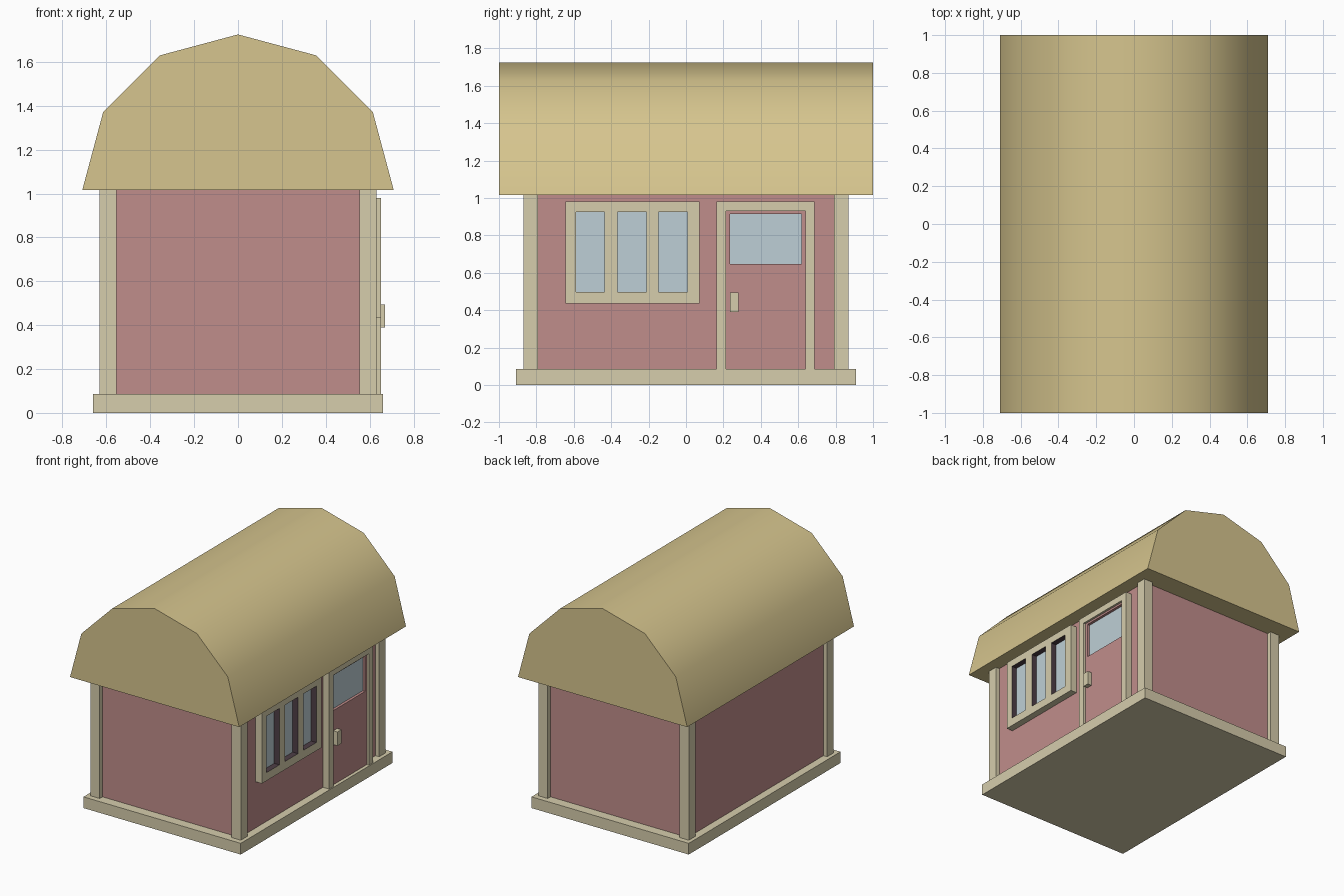
import bpy, bmesh, math
from mathutils import Matrix, Vector

if "Cube" in bpy.data.objects:
    bpy.data.objects.remove(bpy.data.objects["Cube"])


def material(name, r, g, b):
    lin = [((c / 255 + 0.055) / 1.055) ** 2.4 for c in (r, g, b)]
    m = bpy.data.materials.new(name)
    m.diffuse_color = (*lin, 1)
    m.use_nodes = True
    m.node_tree.nodes["Principled BSDF"].inputs["Base Color"].default_value = m.diffuse_color
    return m


RED = material("dusty red", 192, 141, 139)
STRAW = material("straw", 214, 197, 142)
BEIGE = material("beige trim", 214, 205, 172)
GLASS = material("pale glass", 190, 207, 214)
DARK = material("dark reveal", 78, 62, 70)


def finish(name, bm, *mats):
    me = bpy.data.meshes.new(name)
    bm.to_mesh(me)
    bm.free()
    for m in mats:
        me.materials.append(m)
    ob = bpy.data.objects.new(name, me)
    bpy.context.collection.objects.link(ob)
    return ob


def add_box(bm, x0, x1, y0, y1, z0, z1):
    centre = Vector((x0 + x1, y0 + y1, z0 + z1)) / 2
    size = Matrix.Diagonal((x1 - x0, y1 - y0, z1 - z0, 1))
    bmesh.ops.create_cube(bm, size=1, matrix=Matrix.Translation(centre) @ size)


def box(name, mat, *bounds):
    bm = bmesh.new()
    add_box(bm, *bounds)
    return finish(name, bm, mat)


# Base slab and walls
box("base", BEIGE, -0.66, 0.66, -0.91, 0.91, 0, 0.085)
box("walls", RED, -0.6, 0.6, -0.835, 0.835, 0.085, 1.015)

# Corner posts
for sx, side in ((-1, "left"), (1, "right")):
    for sy, end in ((-1, "front"), (1, "back")):
        xs = sorted((sx * 0.553, sx * 0.632))
        ys = sorted((sy * 0.79, sy * 0.868))
        box(f"{end}_{side}_post", BEIGE, *xs, *ys, 0.085, 1.015)

# Barrel roof: half of a twelve-sided cylinder
bm = bmesh.new()
ring = [bm.verts.new((0.71 * math.cos(math.pi * i / 6), -1,
                      1.015 + 0.71 * math.sin(math.pi * i / 6))) for i in range(7)]
cap = bm.faces.new(ring)
ext = bmesh.ops.extrude_face_region(bm, geom=[cap], use_keep_orig=True)
bmesh.ops.translate(bm, vec=(0, 2, 0),
                    verts=[v for v in ext["geom"] if isinstance(v, bmesh.types.BMVert)])
bmesh.ops.recalc_face_normals(bm, faces=bm.faces)
for f in bm.faces:
    f.smooth = abs(f.normal.y) < 0.5 and f.normal.z > -0.5
finish("roof", bm, STRAW)

# Three-pane window frame, dark inside the openings
Y0, Y1, Z0, Z1 = -0.645, 0.072, 0.435, 0.98
panes = [(-0.588, -0.435), (-0.365, -0.212), (-0.147, 0.008)]
bm = bmesh.new()
edges = [Y0] + [y for p in panes for y in p] + [Y1]
for a, b in zip(edges[::2], edges[1::2]):
    add_box(bm, 0.6, 0.652, a, b, Z0, Z1)
for a, b in panes:
    add_box(bm, 0.6, 0.652, a, b, Z0, 0.497)
    add_box(bm, 0.6, 0.652, a, b, 0.925, Z1)
bm.normal_update()
for f in bm.faces:
    c = f.calc_center_median()
    inside = Y0 + 0.01 < c.y < Y1 - 0.01 and Z0 + 0.01 < c.z < Z1 - 0.01
    f.material_index = int(inside and abs(f.normal.x) < 0.5)
finish("window_frame", bm, BEIGE, DARK)
for i, (a, b) in enumerate(panes):
    box(f"window_pane_{i + 1}", GLASS, 0.6, 0.608, a, b, 0.497, 0.925)

# Door frame
bm = bmesh.new()
add_box(bm, 0.6, 0.652, 0.162, 0.213, 0.085, 0.98)
add_box(bm, 0.6, 0.652, 0.638, 0.688, 0.085, 0.98)
add_box(bm, 0.6, 0.652, 0.213, 0.638, 0.93, 0.98)
finish("door_frame", bm, BEIGE)

# Door with a recessed pane and a handle
bm = bmesh.new()
add_box(bm, 0.6, 0.635, 0.213, 0.638, 0.085, 0.648)
add_box(bm, 0.6, 0.635, 0.213, 0.638, 0.915, 0.93)
add_box(bm, 0.6, 0.635, 0.213, 0.235, 0.648, 0.915)
add_box(bm, 0.6, 0.635, 0.618, 0.638, 0.648, 0.915)
finish("door", bm, RED)
box("door_pane", GLASS, 0.606, 0.615, 0.235, 0.618, 0.648, 0.915)
box("door_handle", BEIGE, 0.635, 0.67, 0.235, 0.282, 0.39, 0.495)
